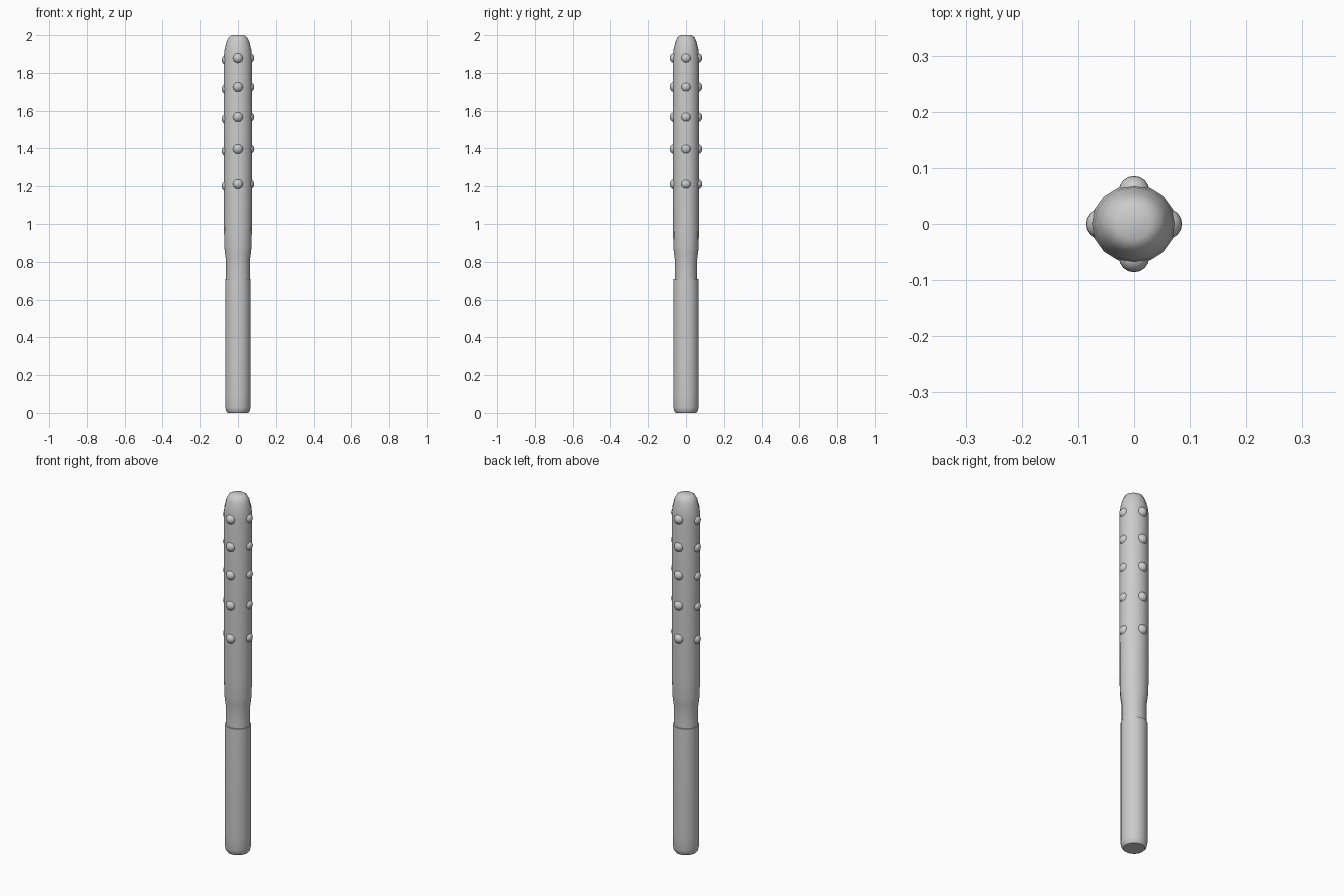
import bpy, bmesh, math
from mathutils import Vector

if "Cube" in bpy.data.objects:
    bpy.data.objects.remove(bpy.data.objects["Cube"])


def lathe(name, profile, sides, y_scale=1.0, angle=40):
    """Closed turned solid from (radius, z) pairs, bottom to top."""
    bm = bmesh.new()
    rings = []
    for r, z in profile:
        rings.append([bm.verts.new((r * math.cos(2 * math.pi * i / sides),
                                    r * y_scale * math.sin(2 * math.pi * i / sides), z))
                      for i in range(sides)])
    for a, b in zip(rings, rings[1:]):
        for i in range(sides):
            j = (i + 1) % sides
            bm.faces.new((a[i], a[j], b[j], b[i]))
    bm.faces.new(rings[0][::-1])
    bm.faces.new(rings[-1])
    me = bpy.data.meshes.new(name)
    bm.to_mesh(me)
    bm.free()
    ob = bpy.data.objects.new(name, me)
    bpy.context.collection.objects.link(ob)
    smooth(ob, angle)
    return ob


def smooth(ob, angle):
    bpy.ops.object.select_all(action='DESELECT')
    ob.select_set(True)
    bpy.context.view_layer.objects.active = ob
    bpy.ops.object.shade_smooth_by_angle(angle=math.radians(angle))


# Grip with a rounded butt
lathe("grip", [(0.054, 0.0), (0.062, 0.01), (0.066, 0.03), (0.067, 0.10),
               (0.067, 0.68), (0.066, 0.71)], 16)

# Club shaft: narrow neck, wide barrel, tapered tip
lathe("shaft", [(0.063, 0.70), (0.0625, 0.75), (0.063, 0.81), (0.068, 0.845),
                (0.072, 0.88), (0.0735, 1.0), (0.075, 1.4), (0.075, 1.88),
                (0.070, 1.925), (0.060, 1.965), (0.048, 1.99), (0.030, 2.0)],
      16, y_scale=0.93)

# Rows of domed studs on four sides
for row, z in enumerate((1.212, 1.397, 1.566, 1.725, 1.878)):
    for side, d in {"front": (0, -1), "back": (0, 1), "left": (-1, 0), "right": (1, 0)}.items():
        drop = 0.01 if side == "left" else 0.0
        bpy.ops.mesh.primitive_uv_sphere_add(
            segments=16, ring_count=10, radius=0.027,
            location=Vector((d[0] * 0.059, d[1] * 0.059, z - drop)))
        stud = bpy.context.object
        stud.name = f"stud_{side}_{row + 1}"
        smooth(stud, 60)
